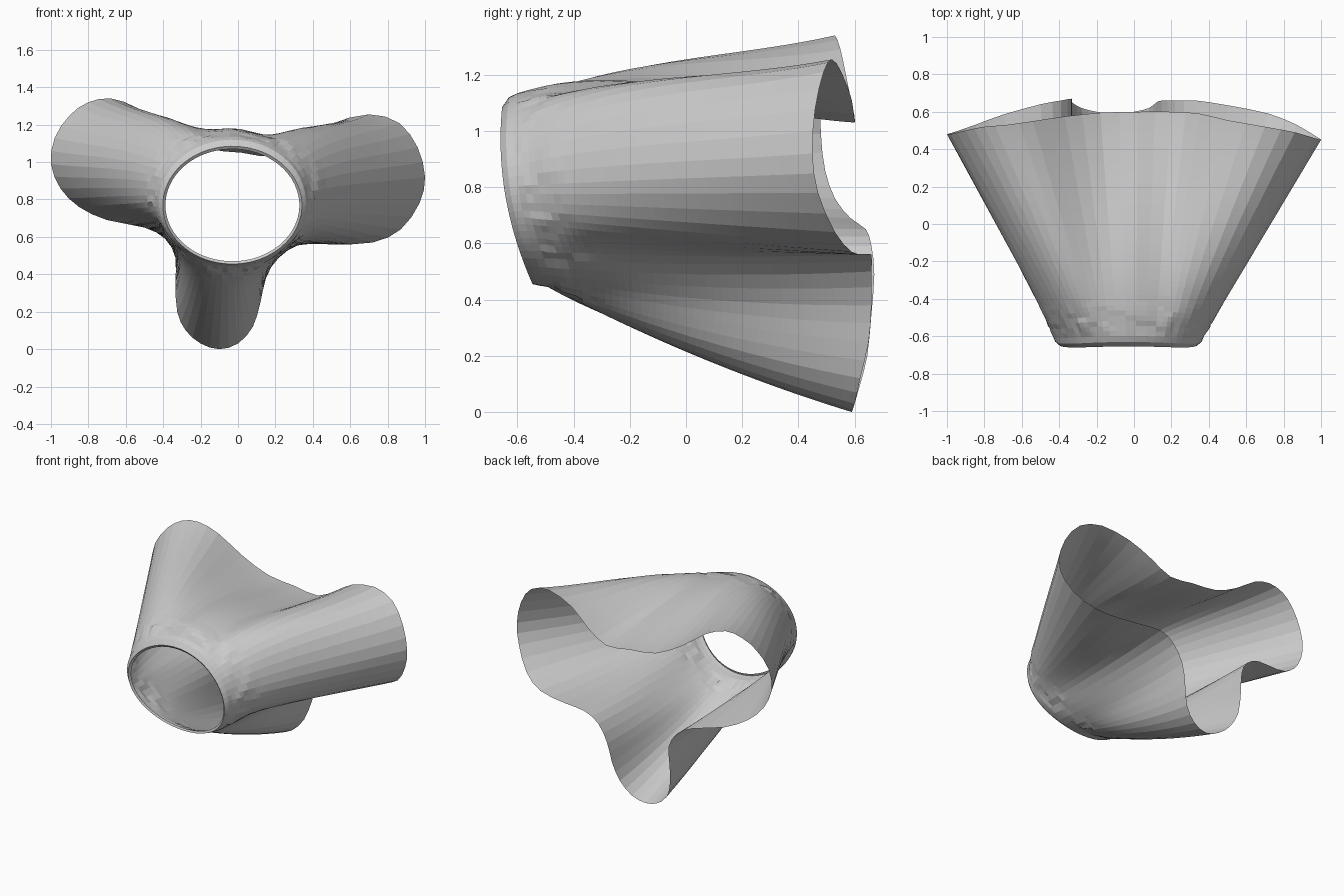
import bpy, bmesh, math, random
from mathutils import Vector

if "Cube" in bpy.data.objects:
    bpy.data.objects.remove(bpy.data.objects["Cube"])

random.seed(4)

# Three-lobed rear hem, running clockwise from the top middle (x, y, z)
HEM = [(0.02, .60, 1.05), (.2, .60, 1.03), (.35, .59, 1.11), (.5, .555, 1.205), (.7, .52, 1.255),
       (.86, .49, 1.21), (.96, .46, 1.08), (1, .45, .92), (.97, .47, .78), (.87, .53, .64),
       (.72, .59, .57), (.5, .635, .56), (.33, .66, .56), (.22, .66, .5), (.15, .66, .38),
       (.12, .65, .25), (.08, .62, .12), (0, .60, .03), (-.1, .59, 0), (-.2, .60, .03),
       (-.28, .62, .1), (-.325, .645, .2), (-.335, .66, .35), (-.335, .67, .49), (-.39, .66, .59),
       (-.5, .64, .65), (-.7, .585, .69), (-.85, .53, .76), (-.95, .495, .86), (-1, .48, .99),
       (-.98, .48, 1.13), (-.9, .50, 1.25), (-.8, .52, 1.32), (-.68, .53, 1.34), (-.54, .55, 1.29),
       (-.37, .575, 1.17), (-.18, .595, 1.075)]
CX, CZ = -.03, .77
ROWS = 44


def smooth_loop(pts):
    """Insert one spline midpoint between neighbouring hem points."""
    out, n = [], len(pts)
    for i in range(n):
        a, b, c, d = (Vector(pts[(i + k) % n]) for k in (-1, 0, 1, 2))
        out += [b, (9 * (b + c) - a - d) / 16]
    return out


def ring_point(ang, rx, rz, cz, inset):
    """Point on the oval neck; the lower part leans back."""
    z = cz + rz * math.cos(ang)
    return Vector((CX + rx * math.sin(ang), -.66 + .43 * (z - .97) ** 2 + inset, z))


hem = smooth_loop(HEM)
n = len(hem)

# Neck angle for every hem point: blend of true bearing and arc length,
# with the upper folds gathered towards the top of the neck
steps = [(hem[(i + 1) % n] - hem[i]).length for i in range(n)]
total = sum(steps)
start = math.atan2(hem[0].x - CX, hem[0].z - CZ)
angles, run = [], 0
for i, p in enumerate(hem):
    bearing = math.atan2(p.x - CX, p.z - CZ)
    if i and bearing < start - 1e-6:
        bearing += math.tau
    arc = start + math.tau * run / total
    w = .6 - .08 * math.cos(bearing)
    a = w * bearing + (1 - w) * arc
    if math.cos(a) > 0:
        a -= .22 * math.sin(2 * a)
    angles.append(a)
    run += steps[i]

# Flared sheet: neck band, rounded shoulder, then straight folds to the hem
bm = bmesh.new()
grid = []
wrinkle = [random.uniform(-1, 1) for _ in range(n)]
for p, a, w in zip(hem, angles, wrinkle):
    inner = ring_point(a, .358, .30, CZ, .012)
    lip = ring_point(a, .372, .315, CZ, .0)
    edge = ring_point(a, .393, .335, .785, .02)
    shoulder = ring_point(a, .405, .345, .79, .05)
    up = max(0, math.cos(a))
    down = max(0, -math.cos(a))
    middle = math.exp(-(math.sin(a) / .2) ** 2) * (math.cos(a) > 0)
    lift = .39 + .09 * math.sin(a)  # the left fold is straighter
    col = [inner, lip, edge]
    for r in range(ROWS + 1):
        t = r / ROWS
        q = shoulder.lerp(p, t)
        q.z += (lift * up + .08 * middle) * t * (1 - t) ** 2 - .12 * down ** 2 * t * (1 - t)
        # gathered wrinkles close to the neck
        fade = max(0, 1 - t / .18) * min(1, t * 20)
        g = w * math.copysign(.01, math.sin(r * .8 + 5 * a)) * fade
        q += Vector((math.sin(a), 0, math.cos(a))) * g
        q.z = max(q.z, 0)
        col.append(q)
    grid.append([bm.verts.new(q) for q in col])
for i in range(n):
    a, b = grid[i], grid[(i + 1) % n]
    for r in range(len(a) - 1):
        bm.faces.new((a[r], a[r + 1], b[r + 1], b[r]))
bmesh.ops.recalc_face_normals(bm, faces=bm.faces)

mesh = bpy.data.meshes.new("flared_cloth")
bm.to_mesh(mesh)
bm.free()
bpy.context.collection.objects.link(bpy.data.objects.new("flared_cloth", mesh))
